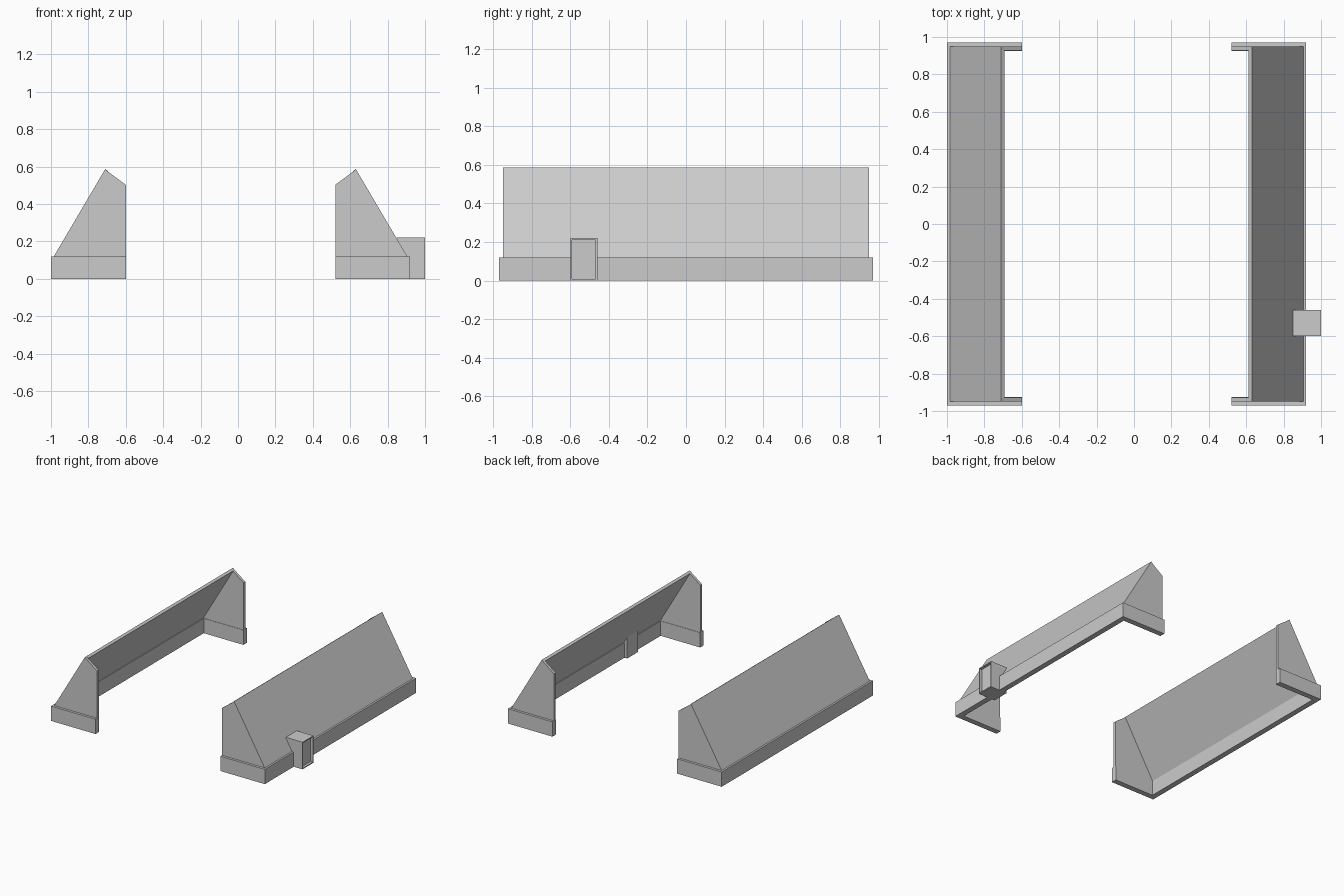
import bpy, bmesh
from mathutils import Vector

if "Cube" in bpy.data.objects:
    bpy.data.objects.remove(bpy.data.objects["Cube"])


def prism(name, points, offset):
    """Extrude a closed 3D outline along an offset vector."""
    bm = bmesh.new()
    face = bm.faces.new([bm.verts.new(p) for p in points])
    out = bmesh.ops.extrude_face_region(bm, geom=[face])
    verts = [v for v in out["geom"] if isinstance(v, bmesh.types.BMVert)]
    bmesh.ops.translate(bm, verts=verts, vec=Vector(offset))
    bmesh.ops.recalc_face_normals(bm, faces=bm.faces[:])
    mesh = bpy.data.meshes.new(name)
    bm.to_mesh(mesh)
    bm.free()
    obj = bpy.data.objects.new(name, mesh)
    bpy.context.collection.objects.link(obj)
    return obj


# Profiles measured inward from each half's outer edge
plinth = [(0, -.97), (.4, -.97), (.4, -.925), (.045, -.925),
          (.045, .925), (.4, .925), (.4, .97), (0, .97)]
slope = [(.015, .12), (.29, .587), (.307, .575), (.039, .12)]
gable = [(.015, .12), (.29, .587), (.307, .572), (.4, .503), (.4, .12)]

for side, edge, d in (("left", -1.0, 1), ("right", 0.92, -1)):
    # Base band, open at the bottom and inner side
    prism(side + "_plinth", [(edge + d * u, y, 0) for u, y in plinth], (0, 0, .12))
    # Thin sloping panel
    prism(side + "_slope", [(edge + d * u, -.93, z) for u, z in slope], (0, 1.86, 0))
    # End walls
    for end, y in (("front", -.95), ("back", .928)):
        prism(f"{side}_{end}_wall", [(edge + d * u, y, z) for u, z in gable], (0, .022, 0))

# Small box on the right side with a recessed outer panel
bm = bmesh.new()
bmesh.ops.create_cube(bm, size=1)
for v in bm.verts:
    v.co = Vector((.925 + v.co.x * .15, -.53 + v.co.y * .14, .11 + v.co.z * .22))
bm.normal_update()
outer = [f for f in bm.faces if f.normal.x > .9]
bmesh.ops.inset_region(bm, faces=outer, thickness=.012)
inner = bmesh.ops.extrude_face_region(bm, geom=outer)
bmesh.ops.translate(bm, vec=(-.02, 0, 0),
                    verts=[v for v in inner["geom"] if isinstance(v, bmesh.types.BMVert)])
bmesh.ops.delete(bm, geom=[f for f in outer if f.is_valid], context='FACES_ONLY')
bmesh.ops.recalc_face_normals(bm, faces=bm.faces[:])
mesh = bpy.data.meshes.new("hatch_box")
bm.to_mesh(mesh)
bm.free()
bpy.context.collection.objects.link(bpy.data.objects.new("hatch_box", mesh))
